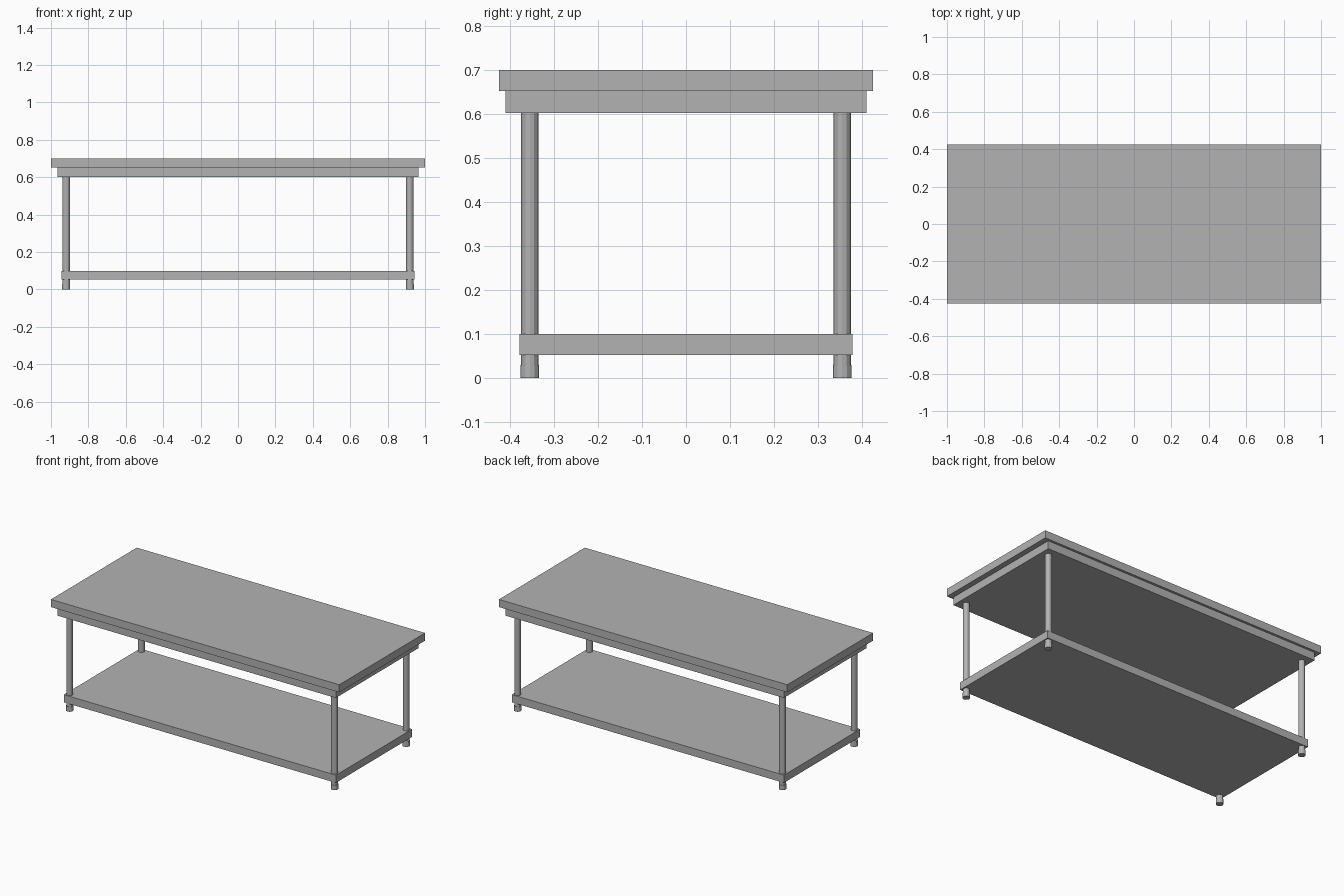
import bpy
import bmesh
from mathutils import Matrix, Vector

cube = bpy.data.objects.get("Cube")
if cube:
    bpy.data.objects.remove(cube, do_unlink=True)

grey = bpy.data.materials.new("steel_grey")
grey.use_nodes = True
color = (0.45, 0.45, 0.45, 1)
grey.diffuse_color = color
grey.node_tree.nodes["Principled BSDF"].inputs["Base Color"].default_value = color


def add_object(name, bm):
    mesh = bpy.data.meshes.new(name)
    bm.to_mesh(mesh)
    bm.free()
    mesh.materials.append(grey)
    obj = bpy.data.objects.new(name, mesh)
    bpy.context.collection.objects.link(obj)


def slab(name, half_x, half_y, bottom, top):
    bm = bmesh.new()
    size = Vector((2 * half_x, 2 * half_y, top - bottom))
    place = Matrix.Translation((0, 0, (bottom + top) / 2))
    bmesh.ops.create_cube(bm, size=1, matrix=place @ Matrix.Diagonal(size.to_4d()))
    add_object(name, bm)


def tube(name, x, y, bottom, top, r_bottom, r_top):
    bm = bmesh.new()
    bmesh.ops.create_cone(bm, cap_ends=True, segments=12, radius1=r_bottom,
                          radius2=r_top, depth=top - bottom,
                          matrix=Matrix.Translation((x, y, (bottom + top) / 2)))
    add_object(name, bm)


# Worktop, apron box below it and lower shelf
slab("worktop", 1.0, 0.425, 0.652, 0.70)
slab("apron", 0.966, 0.41, 0.602, 0.652)
slab("lower_shelf", 0.944, 0.378, 0.052, 0.10)

# Round legs with slightly wider feet
for side, sx in (("left", 1), ("right", -1)):
    for end, sy in (("front", -1), ("back", 1)):
        x, y = sx * 0.919, sy * 0.355
        label = f"{end}_{side}"
        tube(f"{label}_leg", x, y, 0.03, 0.61, 0.0195, 0.0195)
        tube(f"{label}_foot", x, y, 0, 0.03, 0.0215, 0.0215)
